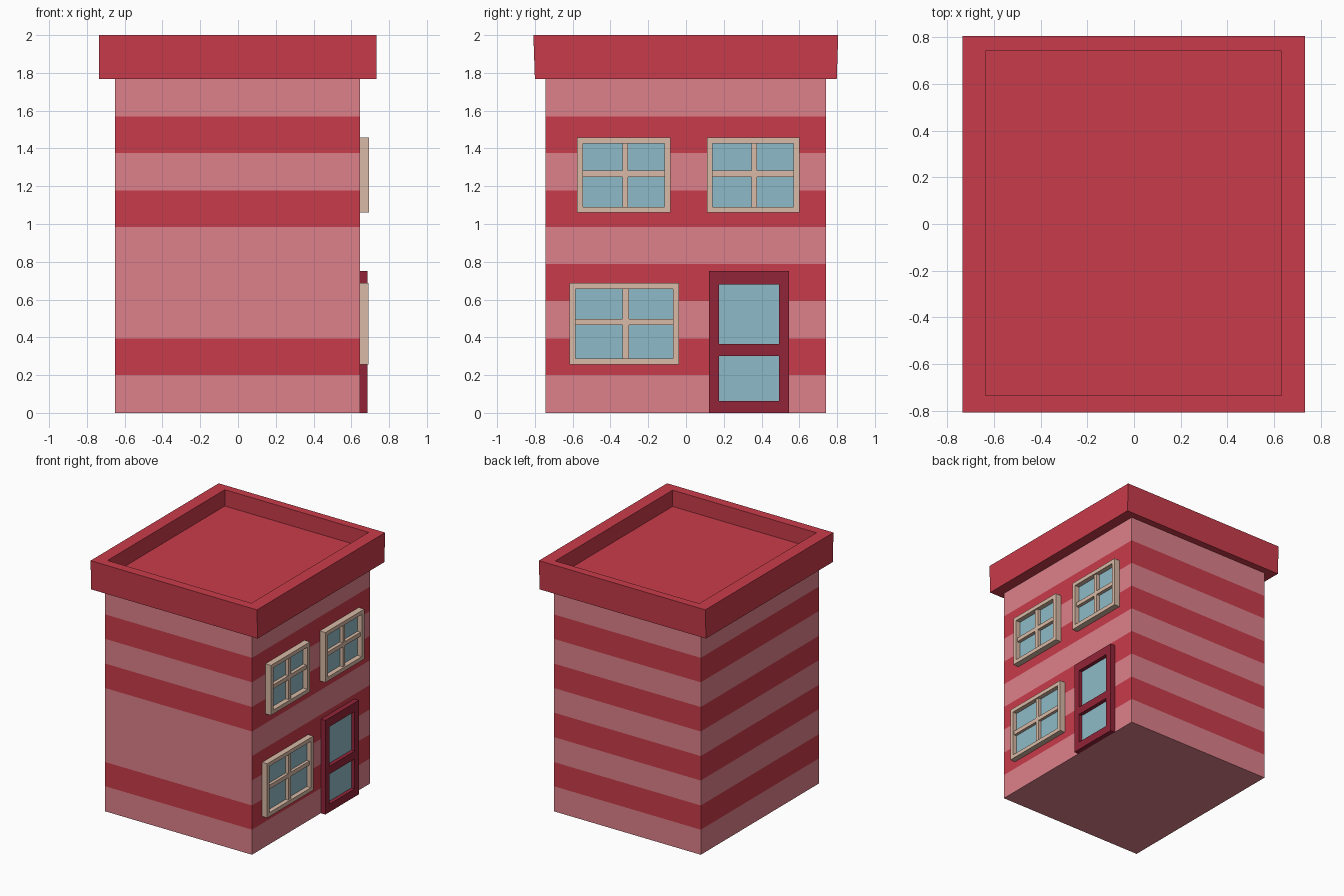
import bpy, bmesh

if "Cube" in bpy.data.objects:
    bpy.data.objects.remove(bpy.data.objects["Cube"])


def material(name, rgb):
    m = bpy.data.materials.new(name)
    m.diffuse_color = (*rgb, 1)
    m.use_nodes = True
    m.node_tree.nodes["Principled BSDF"].inputs["Base Color"].default_value = m.diffuse_color
    return m


PINK = material("pink", (0.73, 0.216, 0.254))
RED = material("red", (0.584, 0.045, 0.069))
WINE = material("wine", (0.287, 0.018, 0.04))
BEIGE = material("beige", (0.69, 0.49, 0.38))
GLASS = material("glass", (0.275, 0.497, 0.578))


def finish(name, bm, mats):
    bmesh.ops.recalc_face_normals(bm, faces=bm.faces)
    me = bpy.data.meshes.new(name)
    bm.to_mesh(me)
    bm.free()
    for m in mats:
        me.materials.append(m)
    ob = bpy.data.objects.new(name, me)
    bpy.context.collection.objects.link(ob)
    return ob


def ring(bm, x0, x1, y0, y1, z):
    return [bm.verts.new((x, y, z)) for x, y in ((x0, y0), (x1, y0), (x1, y1), (x0, y1))]


def bridge(bm, a, b):
    return [bm.faces.new((a[i], a[(i + 1) % 4], b[(i + 1) % 4], b[i])) for i in range(4)]


def panel(name, ys, zs, keep, x0, x1, mat):
    """Grid of cells in the y-z plane, thickened along x; keep(i, j) picks solid cells."""
    bm = bmesh.new()
    v = {(i, j): bm.verts.new((x0, y, z)) for i, y in enumerate(ys) for j, z in enumerate(zs)}
    for i in range(len(ys) - 1):
        for j in range(len(zs) - 1):
            if keep(i, j):
                bm.faces.new((v[i, j], v[i + 1, j], v[i + 1, j + 1], v[i, j + 1]))
    bmesh.ops.delete(bm, geom=[p for p in bm.verts if not p.link_faces], context='VERTS')
    ext = bmesh.ops.extrude_face_region(bm, geom=bm.faces[:], use_keep_orig=True)
    for g in ext["geom"]:
        if isinstance(g, bmesh.types.BMVert):
            g.co.x = x1
    return finish(name, bm, [mat])


# Striped walls; the front face has one stripe missing
levels = [0, 0.2, 0.393, 0.592, 0.787, 0.983, 1.178, 1.375, 1.57, 1.77]
bm = bmesh.new()
rings = [ring(bm, -0.65, 0.645, -0.745, 0.742, z) for z in levels]
bm.faces.new(rings[0])
bm.faces.new(rings[-1])
for k in range(len(levels) - 1):
    for side, f in enumerate(bridge(bm, rings[k], rings[k + 1])):
        f.material_index = 1 if k % 2 and not (side == 0 and k == 3) else 0
finish("striped_walls", bm, [PINK, RED])

# Flat roof with parapet and sunken floor
bm = bmesh.new()
roof = [ring(bm, -0.735, 0.733, -0.80, 0.798, 1.768),
        ring(bm, -0.735, 0.733, -0.808, 0.806, 2.0),
        ring(bm, -0.636, 0.633, -0.735, 0.742, 2.0),
        ring(bm, -0.636, 0.633, -0.735, 0.742, 1.87)]
for a, b in zip(roof, roof[1:]):
    bridge(bm, a, b)
bm.faces.new(roof[0])
bm.faces.new(roof[-1])
finish("roof_parapet", bm, [RED])

WALL, PANE = 0.64, 0.655


def window(name, y, z, bar_y, bar_z, depth):
    """y, z: outer limits; bar_y, bar_z: limits of the glazing bars."""
    t = 0.031
    yi, zi = (y[0] + t, y[1] - t), (z[0] + t, z[1] - t)
    panel(name + "_frame", (y[0], *yi, y[1]), (z[0], *zi, z[1]),
          lambda i, j: (i, j) != (1, 1), WALL, depth, BEIGE)
    panel(name + "_bars", (yi[0], *bar_y, yi[1]), (zi[0], *bar_z, zi[1]),
          lambda i, j: i == 1 or j == 1, WALL, depth - 0.012, BEIGE)
    panel(name + "_glass", yi, zi, lambda i, j: True, WALL, PANE, GLASS)


# Windows
window("upper_left_window", (-0.576, -0.083), (1.06, 1.458), (-0.337, -0.307), (1.25, 1.282), 0.694)
window("upper_right_window", (0.11, 0.60), (1.06, 1.458), (0.347, 0.377), (1.25, 1.282), 0.694)
window("lower_left_window", (-0.617, -0.037), (0.257, 0.688), (-0.335, -0.303), (0.465, 0.498), 0.69)

# Door frame with two panes
panel("door_frame", (0.122, 0.175, 0.492, 0.545), (0, 0.063, 0.302, 0.365, 0.68, 0.75),
      lambda i, j: not (i == 1 and j in (1, 3)), WALL, 0.685, WINE)
for label, z in (("lower", (0.063, 0.302)), ("upper", (0.365, 0.68))):
    panel(f"door_{label}_glass", (0.175, 0.492), z, lambda i, j: True, WALL, PANE, GLASS)
